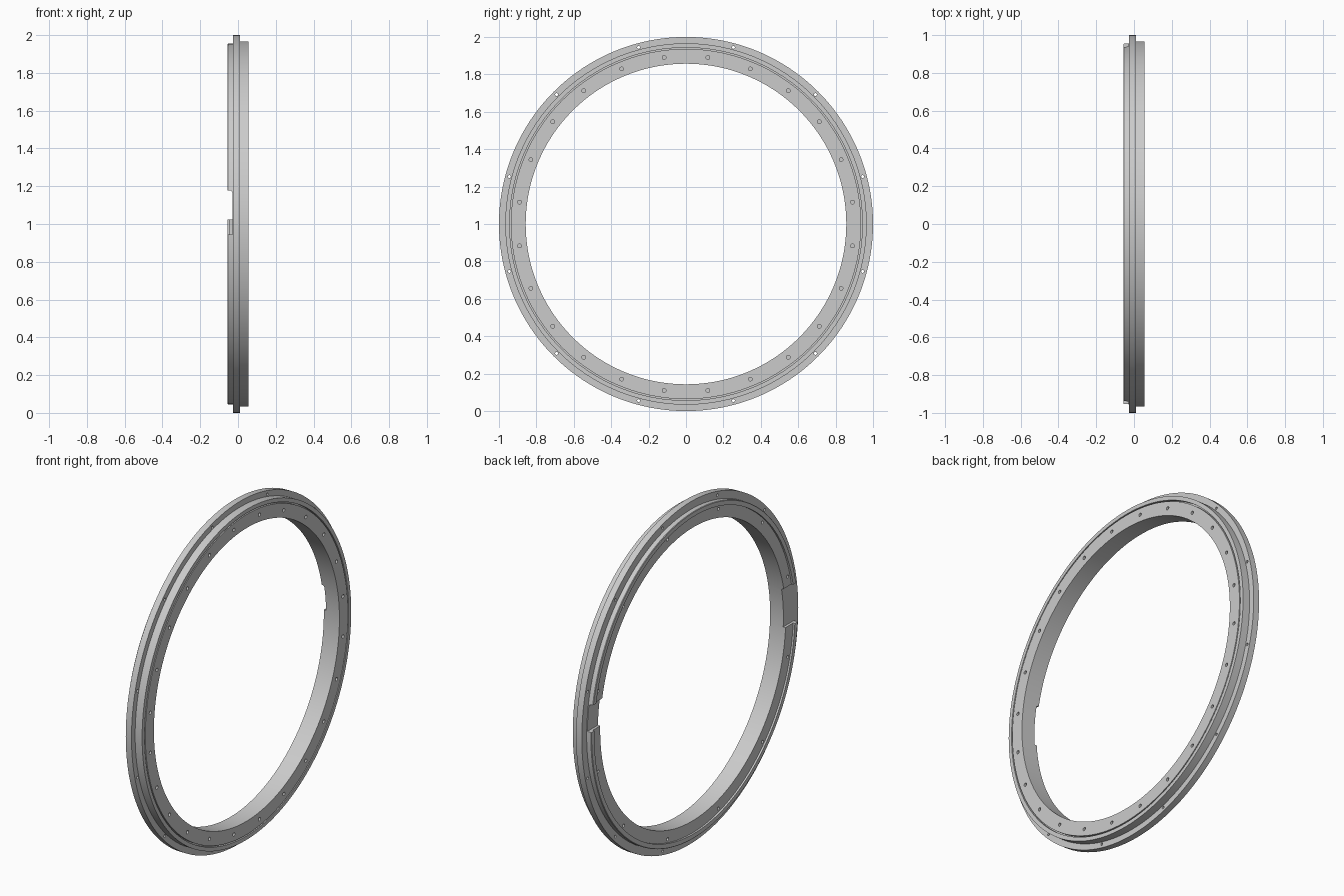
import bpy, bmesh, math
from mathutils import Matrix, Vector

if "Cube" in bpy.data.objects:
    bpy.data.objects.remove(bpy.data.objects["Cube"])

SEG = 192


def make_object(name, bm):
    bmesh.ops.recalc_face_normals(bm, faces=bm.faces)
    me = bpy.data.meshes.new(name)
    bm.to_mesh(me)
    bm.free()
    ob = bpy.data.objects.new(name, me)
    bpy.context.collection.objects.link(ob)
    return ob


def lathe_x(name, profile):
    """Closed (x, radius) profile revolved round the x axis at z = 1."""
    bm = bmesh.new()
    loops = []
    for i in range(SEG):
        a = 2 * math.pi * i / SEG
        loops.append([bm.verts.new((x, r * math.cos(a), 1 + r * math.sin(a)))
                      for x, r in profile])
    n = len(profile)
    for i in range(SEG):
        p, q = loops[i], loops[(i + 1) % SEG]
        for j in range(n):
            k = (j + 1) % n
            bm.faces.new((p[j], q[j], q[k], p[k]))
    return make_object(name, bm)


def hole_circle(bm, count, start, radius, size, x0, x1):
    """Ring of cylinders along x used to drill bolt holes."""
    for i in range(count):
        a = math.radians(start + 360 * i / count)
        pos = Vector(((x0 + x1) / 2, radius * math.cos(a), 1 + radius * math.sin(a)))
        bmesh.ops.create_cone(bm, cap_ends=True, segments=16, radius1=size, radius2=size,
                              depth=x1 - x0,
                              matrix=Matrix.Translation(pos) @ Matrix.Rotation(math.pi / 2, 4, 'Y'))


def notch(bm, y0, y1, z0, z1):
    """Slot in the back face with a rounded upper inner corner."""
    xa, xb, r = -0.09, -0.03, 0.014
    pts = [(xa, z0), (xb, z0)]
    for i in range(6):
        a = math.pi / 2 * i / 5
        pts.append((xb - r + r * math.cos(a), z1 - r + r * math.sin(a)))
    pts.append((xa, z1))
    ends = [[bm.verts.new((x, y, z)) for x, z in pts] for y in (y0, y1)]
    bm.faces.new(ends[0])
    bm.faces.new(ends[1][::-1])
    for i in range(len(pts)):
        j = (i + 1) % len(pts)
        bm.faces.new((ends[0][i], ends[1][i], ends[1][j], ends[0][j]))


# Ring body: stepped back rim, outer flange, front face with a fine seal groove
ring = lathe_x("flanged_ring", [
    (-0.045, 0.857), (-0.045, 0.927), (-0.056, 0.927), (-0.056, 0.952), (-0.053, 0.955),
    (-0.026, 0.955), (-0.026, 1.0), (0.011, 1.0), (0.011, 0.966), (0.056, 0.966),
    (0.056, 0.943), (0.040, 0.943), (0.040, 0.936), (0.056, 0.936), (0.056, 0.857)])

# Cutters: bolt holes and the two side notches
bm = bmesh.new()
hole_circle(bm, 24, 7.5, 0.898, 0.010, 0.025, 0.08)
hole_circle(bm, 12, 15, 0.978, 0.008, -0.05, 0.04)
hole_circle(bm, 12, 15, 0.907, 0.009, -0.08, -0.02)
notch(bm, -1.1, -0.7, 0.945, 1.178)
notch(bm, 0.7, 1.1, 1.025, 1.178)
cutter = make_object("hole_cutter", bm)
cutter.hide_render = True

# Cut, bake and shade
mod = ring.modifiers.new("cut", 'BOOLEAN')
mod.operation = 'DIFFERENCE'
mod.solver = 'EXACT'
mod.object = cutter
bpy.context.view_layer.objects.active = ring
bpy.ops.object.select_all(action='DESELECT')
ring.select_set(True)
bpy.ops.object.modifier_apply(modifier="cut")
bpy.data.objects.remove(cutter)
bpy.ops.object.shade_smooth_by_angle(angle=math.radians(25))
